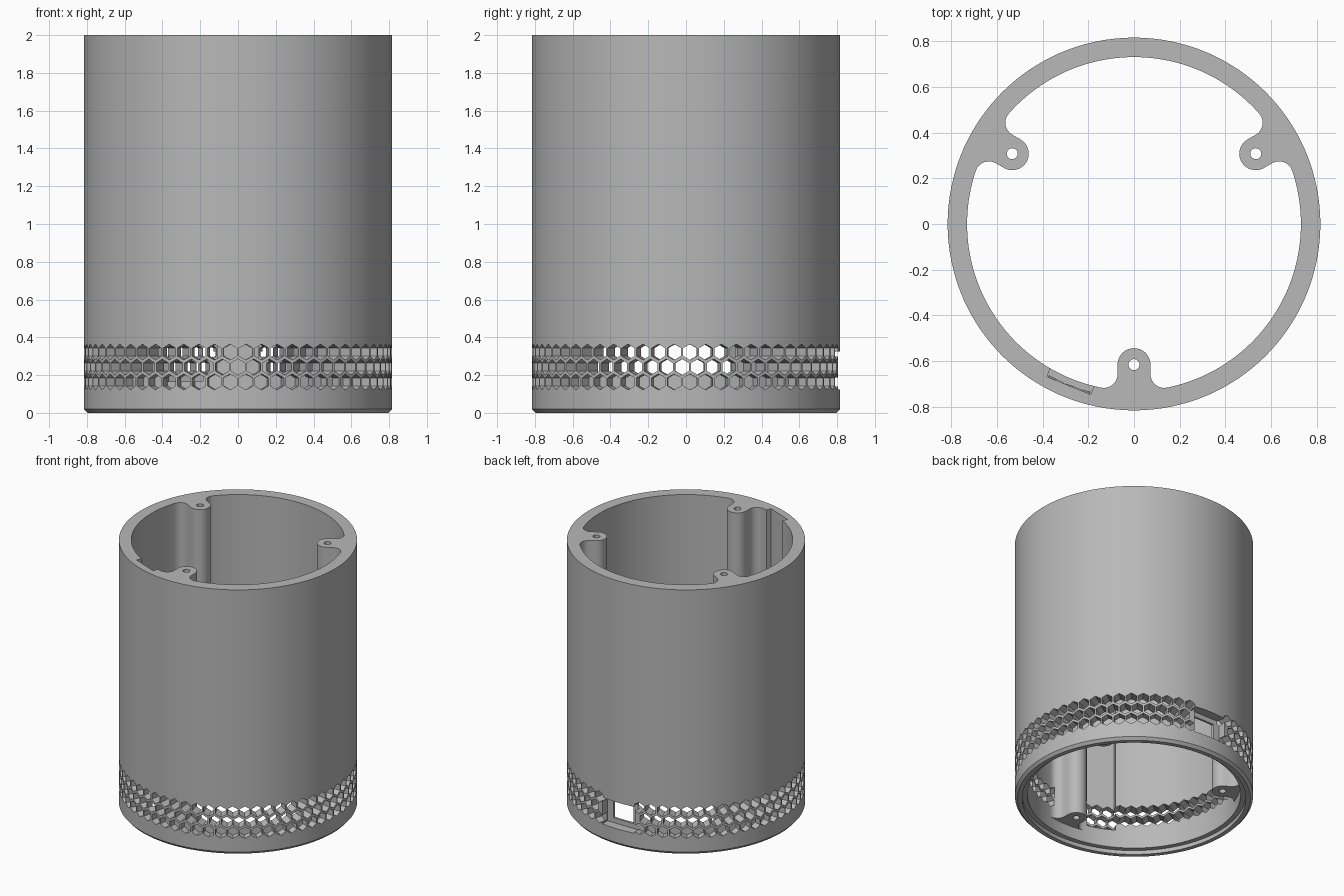
import bpy, bmesh
from math import sin, cos, pi, radians, atan2, hypot
from mathutils import Matrix, Vector

if "Cube" in bpy.data.objects:
    bpy.data.objects.remove(bpy.data.objects["Cube"], do_unlink=True)

OUTER, INNER, HEIGHT = 0.815, 0.73, 2.0
SEGMENTS = 180

grey = bpy.data.materials.new("plain grey")
grey.use_nodes = True
grey.diffuse_color = (0.48, 0.48, 0.48, 1)
grey.node_tree.nodes["Principled BSDF"].inputs["Base Color"].default_value = grey.diffuse_color


def make_object(name, bm):
    bmesh.ops.recalc_face_normals(bm, faces=bm.faces)
    mesh = bpy.data.meshes.new(name)
    bm.to_mesh(mesh)
    bm.free()
    mesh.materials.append(grey)
    obj = bpy.data.objects.new(name, mesh)
    bpy.context.collection.objects.link(obj)
    return obj


def prism(bm, points, start, end, matrix):
    """Closed prism from a 2D outline, spanning local z start..end."""
    low = [bm.verts.new(matrix @ Vector((x, y, start))) for x, y in points]
    high = [bm.verts.new(matrix @ Vector((x, y, end))) for x, y in points]
    bm.faces.new(low[::-1])
    bm.faces.new(high)
    n = len(points)
    for i in range(n):
        j = (i + 1) % n
        bm.faces.new((low[i], low[j], high[j], high[i]))


def radial(angle, z):
    """Local x along the wall, local y up, local z outward."""
    out = Vector((cos(angle), sin(angle), 0))
    side = Vector((-sin(angle), cos(angle), 0))
    m = Matrix((side, (0, 0, 1), out)).transposed().to_4x4()
    m.translation = (0, 0, z)
    return m


def rect(half_w, half_h):
    return [(-half_w, -half_h), (half_w, -half_h), (half_w, half_h), (-half_w, half_h)]


def arc(cx, cy, r, a0, a1, n):
    return [(cx + r * cos(a0 + (a1 - a0) * i / n),
             cy + r * sin(a0 + (a1 - a0) * i / n)) for i in range(n + 1)]


def combine(target, tool, operation):
    mod = target.modifiers.new(operation, 'BOOLEAN')
    mod.operation = operation
    mod.solver = 'EXACT'
    mod.object = tool
    bpy.context.view_layer.objects.active = target
    bpy.ops.object.modifier_apply(modifier=mod.name)
    bpy.data.objects.remove(tool, do_unlink=True)


# Tube wall with bottom chamfer and inner rebate
profile = [(0.797, 0), (OUTER, 0.02), (OUTER, 0.1), (OUTER, 0.38), (OUTER, HEIGHT),
           (INNER, HEIGHT), (INNER, 0.38), (INNER, 0.1), (INNER, 0.03),
           (0.765, 0.03), (0.765, 0)]
bm = bmesh.new()
rings = [[bm.verts.new((r * cos(2 * pi * i / SEGMENTS), r * sin(2 * pi * i / SEGMENTS), z))
          for r, z in profile] for i in range(SEGMENTS)]
for i in range(SEGMENTS):
    a, b = rings[i], rings[(i + 1) % SEGMENTS]
    for k in range(len(profile)):
        m = (k + 1) % len(profile)
        bm.faces.new((a[k], b[k], b[m], a[m]))
body = make_object("tube_housing", bm)

# Three screw bosses, filleted into the wall
BOSS_R, BOSS_AT, FILLET = 0.072, 0.615, 0.06
cx = BOSS_R + FILLET
cy = ((INNER - FILLET) ** 2 - cx ** 2) ** 0.5
half = arc(0, BOSS_AT, BOSS_R, -pi / 2, 0, 10)
half += arc(cx, cy, FILLET, pi, atan2(cy, cx), 8)
half.append((half[-1][0], 0.765))
outline = half + [(-x, y) for x, y in reversed(half[1:])]
bosses = bmesh.new()
drills = bmesh.new()
for k in range(3):
    turn = Matrix.Rotation(radians(30 + 120 * k) - pi / 2, 4, 'Z')
    prism(bosses, outline, 0.12, HEIGHT, turn)
    prism(drills, arc(0, BOSS_AT, 0.024, 0, 2 * pi * 23 / 24, 23), 0, HEIGHT + 0.1, turn)
combine(body, make_object("screw_bosses", bosses), 'UNION')
combine(body, make_object("screw_holes", drills), 'DIFFERENCE')

# Board slot down the inside wall
bm = bmesh.new()
prism(bm, rect(0.103, 0.95), 0.66, 0.762, radial(radians(248), 0.165 + 0.95))
combine(body, make_object("inner_slot", bm), 'DIFFERENCE')

# Honeycomb vents: two open rows above one blind row
COUNT = 61
hexagon = [(0.042 * sin(i * pi / 3), 0.042 * cos(i * pi / 3)) for i in range(6)]
bm = bmesh.new()
for z, shift, depth in ((0.164, 0.5, 0.76), (0.243, 0, 0.722), (0.322, 0.5, 0.722)):
    for k in range(COUNT):
        angle = 1.5 * pi + (k + shift) * 2 * pi / COUNT
        if abs(angle - 2.5 * pi) > radians(11.5):
            prism(bm, hexagon, depth, 0.86, radial(angle, z))
combine(body, make_object("honeycomb_vents", bm), 'DIFFERENCE')

# Rear port: flat-bottomed recess and a window through it
for name, w, h, depth in (("port_recess", 0.135, 0.1, 0.745), ("port_window", 0.085, 0.063, 0.6)):
    bm = bmesh.new()
    prism(bm, rect(w, h), depth, 0.9, radial(pi / 2, 0.225))
    combine(body, make_object(name, bm), 'DIFFERENCE')

bpy.ops.object.select_all(action='DESELECT')
body.select_set(True)
bpy.context.view_layer.objects.active = body
bpy.ops.object.shade_smooth_by_angle(angle=radians(25))
